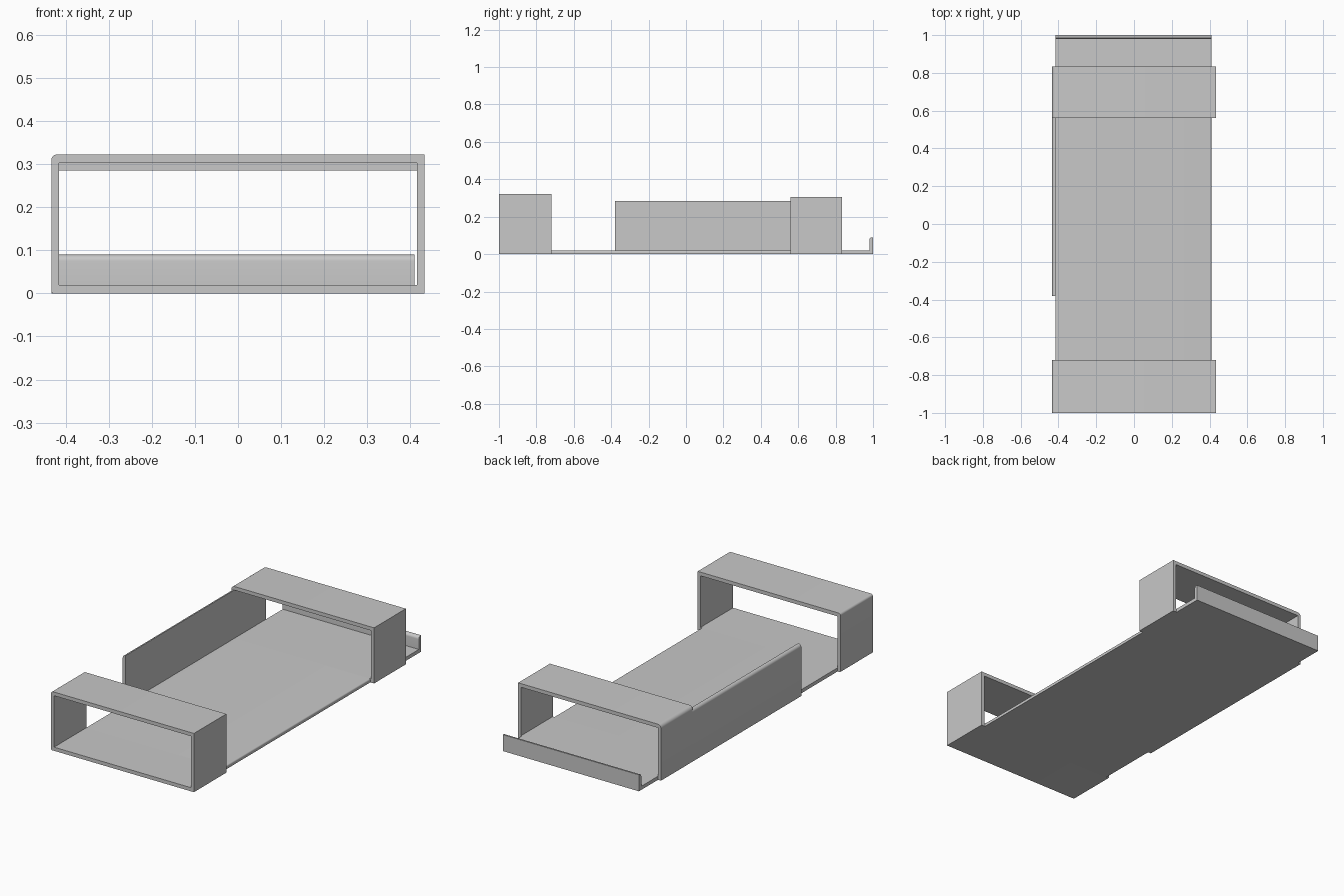
import bpy
import bmesh
from math import pi, tan, cos, sin
from mathutils import Vector

if "Cube" in bpy.data.objects:
    bpy.data.objects.remove(bpy.data.objects["Cube"], do_unlink=True)

grey = bpy.data.materials.new("plain grey")
grey.use_nodes = True
COLOUR = (0.58, 0.58, 0.58, 1)
grey.diffuse_color = COLOUR
grey.node_tree.nodes["Principled BSDF"].inputs["Base Color"].default_value = COLOUR


def rounded(points, radii, steps=6):
    """Outline with the corners listed in radii (index: radius) rounded."""
    out = []
    for i, p in enumerate(points):
        p = Vector(p)
        r = radii.get(i, 0)
        if not r:
            out.append(p)
            continue
        a = (Vector(points[i - 1]) - p).normalized()
        b = (Vector(points[(i + 1) % len(points)]) - p).normalized()
        centre = p + (a + b) * r
        for k in range(steps + 1):
            t = k / steps * pi / 2
            out.append(centre - b * r * cos(t) - a * r * sin(t))
    return out


def extrude(name, outlines, axis, start, end):
    """Fill the outlines (later ones are holes) and extrude along x or y."""
    bm = bmesh.new()
    for outline in outlines:
        ring = [bm.verts.new((start, u, v) if axis == "x" else (u, start, v))
                for u, v in outline]
        for i, vert in enumerate(ring):
            bm.edges.new((ring[i - 1], vert))
    bmesh.ops.triangle_fill(bm, use_beauty=True, edges=bm.edges[:])
    result = bmesh.ops.extrude_face_region(bm, geom=bm.faces[:], use_keep_orig=True)
    moved = [g for g in result["geom"] if isinstance(g, bmesh.types.BMVert)]
    length = end - start
    offset = (length, 0, 0) if axis == "x" else (0, length, 0)
    bmesh.ops.translate(bm, verts=moved, vec=offset)
    bmesh.ops.recalc_face_normals(bm, faces=bm.faces[:])
    mesh = bpy.data.meshes.new(name)
    bm.to_mesh(mesh)
    bm.free()
    mesh.materials.append(grey)
    obj = bpy.data.objects.new(name, mesh)
    bpy.context.collection.objects.link(obj)
    bpy.ops.object.select_all(action="DESELECT")
    obj.select_set(True)
    bpy.context.view_layer.objects.active = obj
    bpy.ops.object.shade_smooth_by_angle()
    return obj


def rect(u0, v0, u1, v1):
    return [(u0, v0), (u1, v0), (u1, v1), (u0, v1)]


OUT, IN, EDGE, SHEET = 0.433, 0.415, 0.41, 0.02
FRONT_END, REAR_START, REAR_END = -0.72, 0.56, 0.835


# Closed rectangular loops at the front and near the back
def loop(name, y0, y1, top, radii):
    outer = rounded(rect(-OUT, 0, OUT, top), radii)
    extrude(name, [outer, rect(-IN, SHEET, IN, top - SHEET)], "y", y0, y1)


loop("front_loop", -1, FRONT_END, 0.322, {0: 0.005, 3: 0.012})
loop("rear_loop", REAR_START, REAR_END, 0.305, {3: 0.02})

# Floor between the loops, with its open edge eased
floor = rounded(rect(-IN, 0, EDGE, SHEET), {2: 0.008})
extrude("floor", [floor], "y", FRONT_END, REAR_START)

# Side wall with a rounded outer top edge
wall = rounded(rect(-OUT, 0, -IN, 0.285), {3: 0.016})
extrude("side_wall", [wall], "y", -0.38, REAR_START)

# Rear floor with its upturned lip
lip = [(REAR_END, 0), (1, 0), (1, 0.09), (0.98, 0.09), (0.98, SHEET), (REAR_END, SHEET)]
extrude("rear_lip", [rounded(lip, {3: 0.015})], "x", -IN, EDGE)
